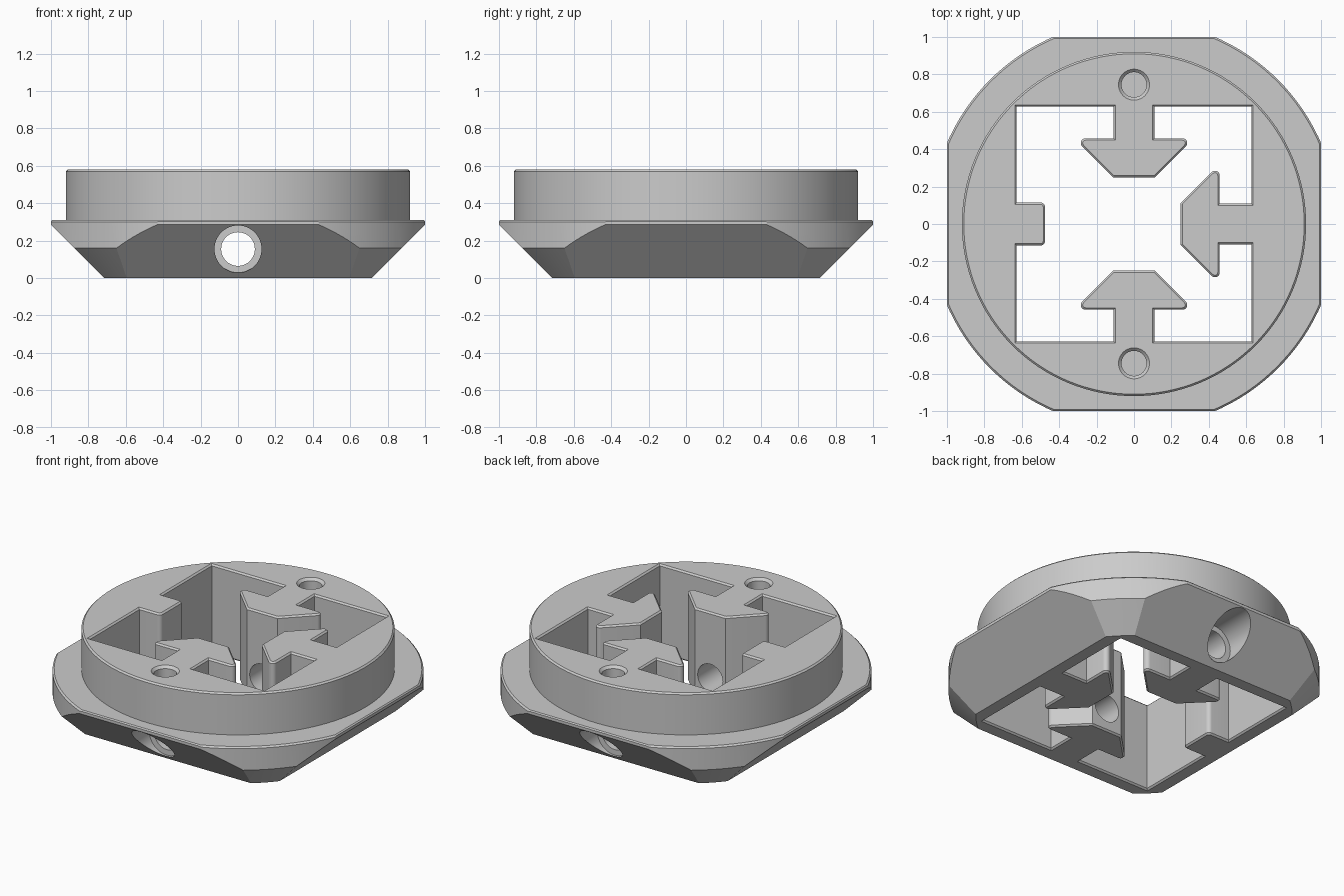
import bpy, bmesh
from math import sin, cos, pi, radians
from mathutils import Vector

cube = bpy.data.objects.get("Cube")
if cube:
    bpy.data.objects.remove(cube, do_unlink=True)

grey = bpy.data.materials.new("plain_grey")
grey.use_nodes = True
colour = (0.6, 0.6, 0.6, 1)
grey.diffuse_color = colour
grey.node_tree.nodes["Principled BSDF"].inputs["Base Color"].default_value = colour

CHAMFER = 0.01
TOP, STEP = 0.58, 0.31      # heights of the boss and the flange
FOOT = 0.715                # half width of the square foot
WALL, TIP = 0.627, 0.248    # pocket wall and arrow tip distances
BORE_Z = 0.155
bm = bmesh.new()


def skin(loops, caps=()):
    """Wall through a stack of matching loops, with chosen ends capped."""
    rings = [[bm.verts.new(p) for p in loop] for loop in loops]
    n = len(rings[0])
    for a, b in zip(rings, rings[1:]):
        for i in range(n):
            j = (i + 1) % n
            bm.faces.new((a[i], a[j], b[j], b[i]))
    for end in caps:
        bm.faces.new(rings[end])


def circle(radius, sides):
    return [(radius * cos(2 * pi * i / sides), radius * sin(2 * pi * i / sides))
            for i in range(sides)]


def lathe(profile, sides, y=0.0, caps=()):
    skin([[(px, py + y, z) for px, py in circle(r, sides)] for r, z in profile], caps)


def slice_off(point, normal):
    """Cut away everything beyond a plane and close the cut."""
    cut = bmesh.ops.bisect_plane(bm, geom=bm.verts[:] + bm.edges[:] + bm.faces[:], dist=1e-5,
                                 plane_co=point, plane_no=normal, clear_outer=True)
    edges = [g for g in cut["geom_cut"] if isinstance(g, bmesh.types.BMEdge)]
    bmesh.ops.edgeloop_fill(bm, edges=edges)


def refill(point, normal):
    """Replace the flat face on a plane by one with the openings left out."""
    point, normal = Vector(point), Vector(normal).normalized()

    def flat(item):
        return all(abs((v.co - point).dot(normal)) < 1e-4 for v in item.verts)

    bmesh.ops.delete(bm, geom=[f for f in bm.faces if flat(f)], context="FACES_ONLY")
    edges = [e for e in bm.edges if len(e.link_faces) < 2 and flat(e)]
    bmesh.ops.triangle_fill(bm, use_beauty=True, edges=edges, normal=normal)


def fillet(points, steps=8):
    """Round the corners of a closed outline of (x, y, radius)."""
    out = []
    for i, (x, y, r) in enumerate(points):
        p = Vector((x, y))
        if not r:
            out.append(p)
            continue
        u = (Vector(points[i - 1][:2]) - p).normalized()
        v = (Vector(points[(i + 1) % len(points)][:2]) - p).normalized()
        half = u.angle(v) / 2
        t = r * cos(half) / sin(half)
        c = p + (u + v).normalized() * (r / sin(half))
        a, b = (p + u * t - c).normalized(), (p + v * t - c).normalized()
        out += [c + a.slerp(b, k / steps) * r for k in range(steps + 1)]
    return out


def offset(points, d):
    """Mitred outward offset of a counter-clockwise outline."""
    out = []
    for i, p in enumerate(points):
        e = (p - points[i - 1]).normalized()
        f = (points[(i + 1) % len(points)] - p).normalized()
        n, m = Vector((e.y, -e.x)), Vector((f.y, -f.x))
        out.append(p + (n + m) * (d / (1 + n.dot(m))))
    return out


# Flange: round plate with a conical foot, trimmed to a tapered square
lathe([(0.93, 0), (1.09, 0.16), (1.09, STEP - CHAMFER), (1.08, STEP)], 128, caps=(0, -1))
for x, y in ((1, 0), (0, 1), (-1, 0), (0, -1)):
    slice_off((x, y, 0), (x, y, 0))
    slice_off((x * FOOT, y * FOOT, 0), (x, y, -1))
    slice_off((x, y, STEP - 0.007), (x, y, 1))

# Raised round boss
lathe([(0.92, STEP), (0.92, TOP - CHAMFER), (0.92 - CHAMFER, TOP)], 128)

# Square pocket with three arrow-shaped keys and one plain stub
arrow_half = [(0.11, WALL, 0), (0.11, 0.458, 0), (0.32, 0.458, 0.025), (0.11, TIP, 0)]
stub_half = [(0.115, WALL, 0), (0.115, 0.475, 0.025)]
outline = []
for k, half in enumerate([arrow_half, stub_half, arrow_half, arrow_half]):
    side = [(WALL, WALL, 0)] + half + [(-x, y, r) for x, y, r in reversed(half)]
    for x, y, r in side:
        for _ in range(k):
            x, y = -y, x
        outline.append((x, y, r))
outline = fillet(outline)
levels = [(0, CHAMFER), (CHAMFER, 0), (TOP - CHAMFER, 0), (TOP, CHAMFER)]
skin([[(p.x, p.y, z) for p in offset(outline, d)] for z, d in levels])

# Countersunk blind pin holes in the top
for y in (-0.745, 0.745):
    lathe([(0.067, 0.34), (0.067, TOP - 0.016), (0.083, TOP)], 40, y, caps=(0,))

# Counterbored cross holes from the sloped faces to the arrow tips
for s in (-1, 1):
    wide, narrow = circle(0.126, 48), circle(0.09, 48)
    mouth = [(x, s * (FOOT + BORE_Z + h), BORE_Z + h) for x, h in wide]
    rings = [[(x, s * y, BORE_Z + h) for x, h in ring]
             for ring, y in ((wide, 0.73), (narrow, 0.73), (narrow, TIP))]
    skin([mouth] + rings)

# Flat faces around the openings
for z in (0, STEP, TOP):
    refill((0, 0, z), (0, 0, 1))
for s in (-1, 1):
    refill((0, s * FOOT, 0), (0, s, -1))
    refill((0, s * TIP, 0), (0, s, 0))

# Smooth round walls, crisp edges
bmesh.ops.recalc_face_normals(bm, faces=bm.faces[:])
for face in bm.faces:
    face.smooth = True
for edge in bm.edges:
    edge.smooth = edge.calc_face_angle(0) < radians(20)

mesh = bpy.data.meshes.new("locking_ring")
bm.to_mesh(mesh)
bm.free()
mesh.materials.append(grey)
bpy.context.scene.collection.objects.link(bpy.data.objects.new("locking_ring", mesh))
